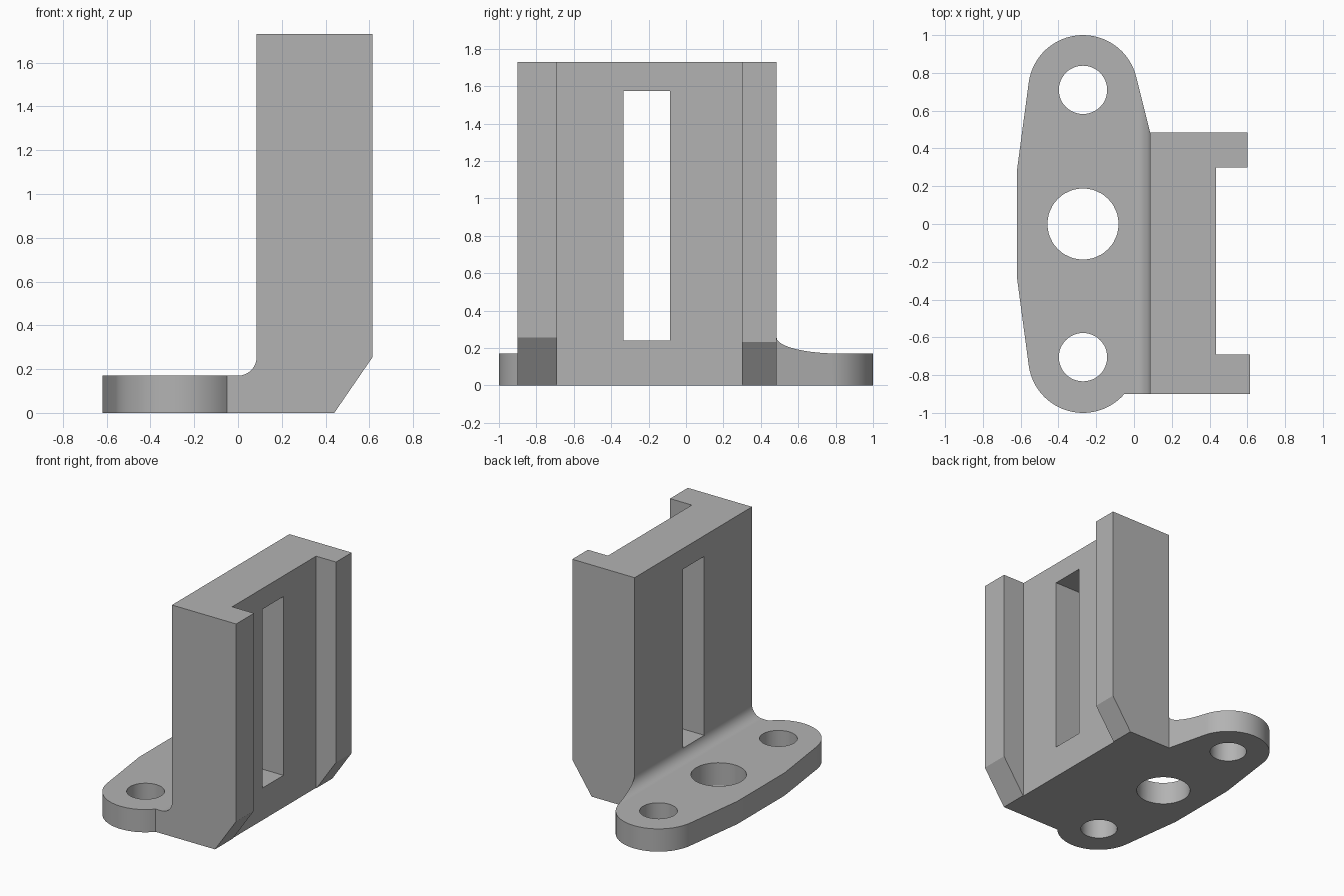
import bpy
import bmesh
from math import cos, sin, radians, pi
from mathutils import Vector

cube = bpy.data.objects.get("Cube")
if cube:
    bpy.data.objects.remove(cube, do_unlink=True)

grey = bpy.data.materials.new("plain grey")
grey.use_nodes = True
grey.diffuse_color = (0.45, 0.45, 0.45, 1)
grey.node_tree.nodes["Principled BSDF"].inputs["Base Color"].default_value = grey.diffuse_color

HEIGHT = 1.73
PLATE = 0.17
WALL_X = 0.085
EAR_X, EAR_Y, EAR_R = -0.27, 0.71, 0.29


def arc(cx, cy, r, start, end, steps):
    """Points on an arc, angles in degrees."""
    angles = [radians(start + (end - start) * i / steps) for i in range(steps + 1)]
    return [(cx + r * cos(a), cy + r * sin(a)) for a in angles]


def prism(name, points, offset):
    """Closed solid swept from a flat outline."""
    bm = bmesh.new()
    face = bm.faces.new([bm.verts.new(p) for p in points])
    swept = bmesh.ops.extrude_face_region(bm, geom=[face])["geom"]
    verts = [g for g in swept if isinstance(g, bmesh.types.BMVert)]
    bmesh.ops.translate(bm, verts=verts, vec=Vector(offset))
    bmesh.ops.recalc_face_normals(bm, faces=bm.faces)
    mesh = bpy.data.meshes.new(name)
    bm.to_mesh(mesh)
    bm.free()
    mesh.materials.append(grey)
    obj = bpy.data.objects.new(name, mesh)
    bpy.context.collection.objects.link(obj)
    return obj


def combine(target, tool, operation):
    """Apply a boolean and discard the tool."""
    tool.hide_render = True
    mod = target.modifiers.new("cut", "BOOLEAN")
    mod.object, mod.operation, mod.solver = tool, operation, "EXACT"
    bpy.context.view_layer.objects.active = target
    bpy.ops.object.modifier_apply(modifier=mod.name)
    bpy.data.objects.remove(tool, do_unlink=True)


# Plan outline: eared plate joined to the channel-shaped upright
plan = [(WALL_X, 0.485), (0.6, 0.485), (0.6, 0.3), (0.435, 0.3),
        (0.435, -0.69), (0.615, -0.69), (0.615, -0.9)]
plan += arc(EAR_X, -EAR_Y, EAR_R, -41, -172, 28)
plan += [(-0.62, -0.28), (-0.62, 0.28)]
plan += arc(EAR_X, EAR_Y, EAR_R, 172, 14, 32)
bracket = prism("bracket", [(x, y, 0) for x, y in plan], (0, 0, HEIGHT))

# Side profile: thin plate, fillet, tall wall and chamfered foot
side = [(-0.8, 0), (0.44, 0), (0.7, 0.379), (0.7, HEIGHT), (WALL_X, HEIGHT)]
side += arc(0, PLATE + WALL_X, WALL_X, 0, -90, 12)
side += [(-0.8, PLATE)]
profile = prism("side_profile", [(x, -1.2, z) for x, z in side], (0, 2.4, 0))
combine(bracket, profile, "INTERSECT")

# Slot through the upright
slot = prism("slot_cutter", [(-0.2, -0.335, 0.24), (-0.2, -0.085, 0.24),
                             (-0.2, -0.085, 1.575), (-0.2, -0.335, 1.575)], (1, 0, 0))
combine(bracket, slot, "DIFFERENCE")

# Bolt holes and the larger central hole
for y, r in ((-0.705, 0.128), (0, 0.188), (EAR_Y, 0.128)):
    ring = arc(EAR_X, y, r, 0, 360, 48)[:-1]
    hole = prism("hole_cutter", [(px, py, -0.1) for px, py in ring], (0, 0, 0.5))
    combine(bracket, hole, "DIFFERENCE")

# Smooth the round walls, keep the corners crisp
bpy.ops.object.select_all(action="DESELECT")
bracket.select_set(True)
bpy.context.view_layer.objects.active = bracket
bpy.ops.object.shade_smooth_by_angle(angle=pi / 6)
weighted = bracket.modifiers.new("weighted normals", "WEIGHTED_NORMAL")
weighted.keep_sharp = True
